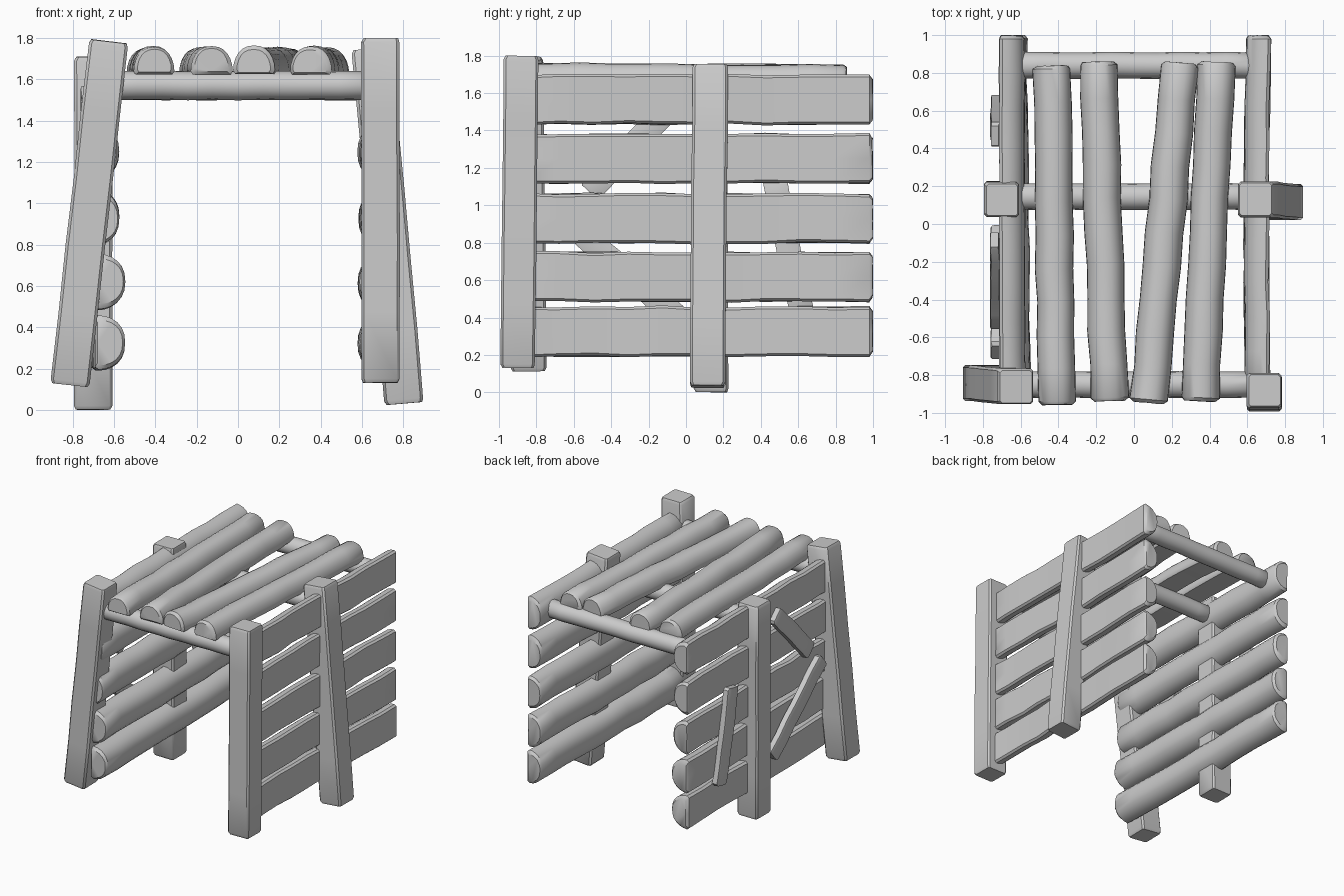
import bpy, bmesh, math, random
from mathutils import Vector

if "Cube" in bpy.data.objects:
    bpy.data.objects.remove(bpy.data.objects["Cube"])

random.seed(4)


def loft(name, a, b, profile, out, width, depth, rings=11, wobble=0.005, cap=0.02, shrink=0.82, bow=0.0):
    """Sweep a unit profile (u across, v along 'out') from a to b with hand-hewn wobble."""
    a, b = Vector(a), Vector(b)
    axis = b - a
    length = axis.length
    d = axis.normalized()
    v = Vector(out)
    v = (v - d * v.dot(d)).normalized()
    u = d.cross(v)
    mid = sum(p[1] for p in profile) / len(profile)
    e = cap / length
    stops = [0] + [e + (1 - 2 * e) * i / (rings - 1) for i in range(rings)] + [1]
    bm = bmesh.new()
    loops = []
    for i, t in enumerate(stops):
        s = shrink if i in (0, len(stops) - 1) else 1 + random.uniform(-4, 4) * wobble
        shift = u * random.uniform(-wobble, wobble) + v * (random.uniform(-wobble, wobble) + bow * math.sin(math.pi * t))
        loop = []
        for pu, pv in profile:
            end = random.uniform(0, wobble) * (1 if t < 0.5 else -1) if t in (0, 1) else 0
            p = a + axis * t + d * end + shift
            p += u * pu * width * s + v * (mid + (pv - mid) * s) * depth
            loop.append(bm.verts.new(p))
        loops.append(loop)
    n = len(profile)
    for l0, l1 in zip(loops, loops[1:]):
        for k in range(n):
            bm.faces.new((l0[k], l0[(k + 1) % n], l1[(k + 1) % n], l1[k]))
    bm.faces.new(loops[0][::-1])
    bm.faces.new(loops[-1])
    bmesh.ops.recalc_face_normals(bm, faces=bm.faces)
    me = bpy.data.meshes.new(name)
    bm.to_mesh(me)
    bm.free()
    ob = bpy.data.objects.new(name, me)
    bpy.context.collection.objects.link(ob)
    bpy.context.view_layer.objects.active = ob
    ob.select_set(True)
    bpy.ops.object.shade_smooth_by_angle(angle=math.radians(38))
    ob.select_set(False)
    return ob


# Cross-sections: split log, round pole, chamfered square
HALF = [(0.5 * math.copysign(abs(math.cos(t)) ** 0.85, math.cos(t)), 0.12 + 0.88 * math.sin(t))
        for t in (math.pi * i / 12 for i in range(13))] + [(-0.45, 0), (0, 0), (0.45, 0)]
ROUND = [(0.5 * math.cos(t), 0.5 * math.sin(t)) for t in (math.tau * i / 16 for i in range(16))]
c = 0.43
SQUARE = [(0.5, -c), (0.5, c), (c, 0.5), (-c, 0.5), (-0.5, c), (-0.5, -c), (-c, -0.5), (c, -0.5)]

# Four posts, two of them leaning
posts = {
    "front_left_post": ((-0.815, -0.84, 0.12), (-0.625, -0.86, 1.785), 0.19),
    "front_right_post": ((0.69, -0.90, 0.13), (0.69, -0.88, 1.80), 0.185),
    "middle_left_post": ((-0.70, 0.135, 0.0), (-0.70, 0.13, 1.71), 0.185),
    "middle_right_post": ((0.805, 0.115, 0.03), (0.645, 0.13, 1.75), 0.19),
}
for name, (a, b, w) in posts.items():
    loft(name, a, b, SQUARE, (0, 1, 0), w, w, rings=6, wobble=0.002, shrink=0.9)

# Round beams carrying the roof
for name, y in (("front_beam", -0.85), ("middle_beam", 0.145), ("back_beam", 0.84)):
    loft(name, (-0.63, y, 1.57), (0.63, y, 1.57), ROUND, (0, 0, 1), 0.14, 0.14, wobble=0.002)

# Split-log roof slats, flat side down
for i, (xf, yf, xb, yb) in enumerate(((-0.41, -0.96, -0.435, 0.84), (-0.13, -0.94, -0.19, 0.86),
                                      (0.08, -0.95, 0.245, 0.855), (0.35, -0.94, 0.44, 0.86))):
    loft(f"roof_slat_{i + 1}", (xf, yf, 1.625), (xb, yb, 1.615), HALF, (0, 0, 1), 0.2, 0.135)

# Split-log wall planks, flat side outwards
for i, z in enumerate((0.325, 0.617, 0.93, 1.25, 1.565)):
    loft(f"right_plank_{i + 1}", (0.72, -0.88, z), (0.725, 1.0, z), HALF, (-1, 0, 0), 0.265, 0.13, bow=0.01)
    front = -0.695 if i < 2 else -0.71
    loft(f"left_plank_{i + 1}", (front, -0.9, z), (-0.715, 1.0, z), HALF, (1, 0, 0), 0.265,
         0.148 if i < 2 else 0.135)

# Thin repair boards nailed to the outside of the left wall
for i, (y0, z0, y1, z1) in enumerate(((0.62, 0.42, 0.47, 1.16), (-0.52, 1.07, -0.08, 1.53),
                                      (-0.68, 0.95, -0.04, 0.40))):
    loft(f"repair_board_{i + 1}", (-0.735, y0, z0), (-0.735, y1, z1), SQUARE, (1, 0, 0), 0.13, 0.05,
         rings=7, wobble=0.004)
